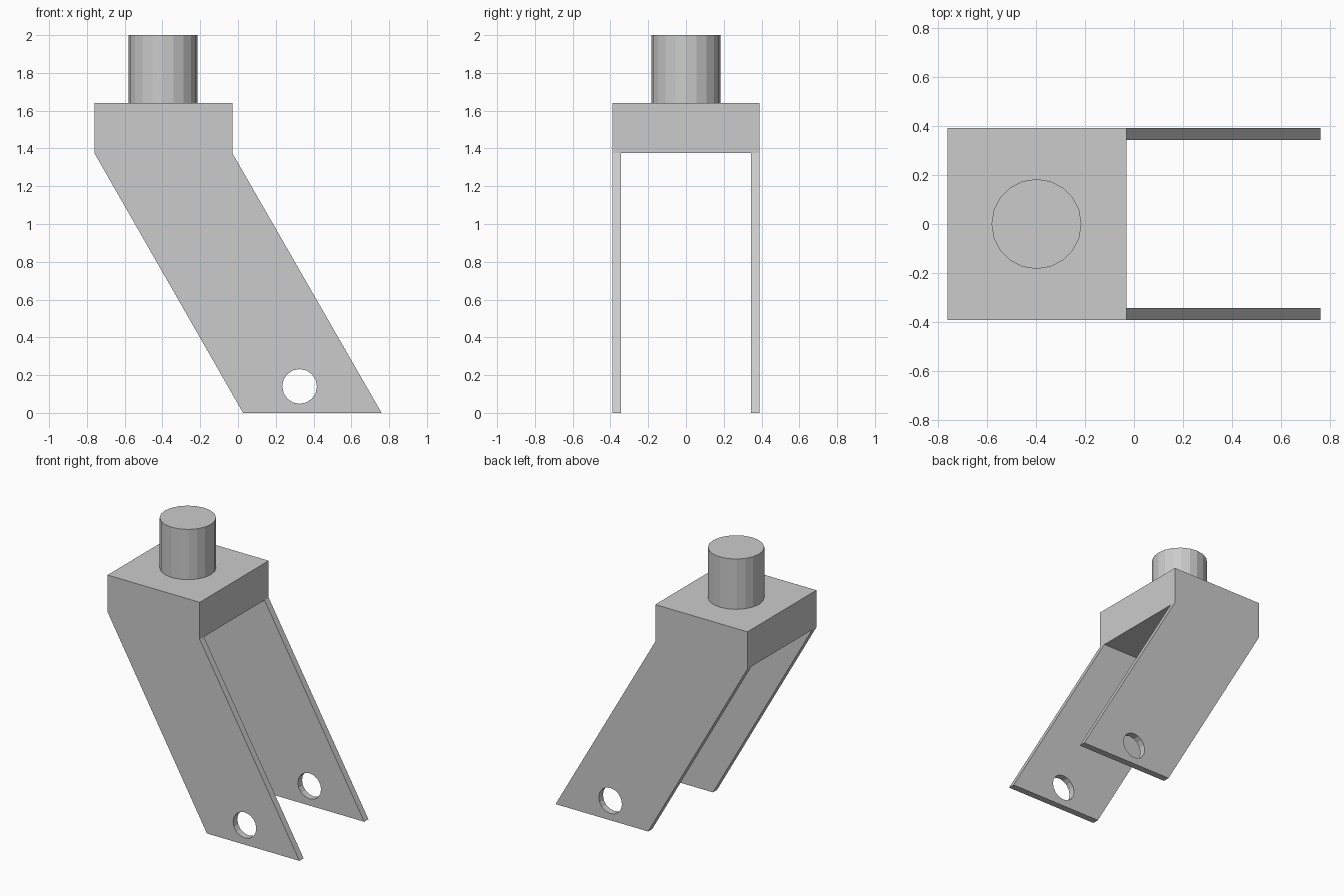
import bpy, bmesh
from math import pi

if "Cube" in bpy.data.objects:
    bpy.data.objects.remove(bpy.data.objects["Cube"])

def prism(name, profile, y0, y1):
    """Extrude an (x, z) profile along y."""
    bm = bmesh.new()
    face = bm.faces.new([bm.verts.new((x, y0, z)) for x, z in profile])
    new = bmesh.ops.extrude_face_region(bm, geom=[face])["geom"]
    bmesh.ops.translate(bm, vec=(0, y1 - y0, 0),
                        verts=[v for v in new if isinstance(v, bmesh.types.BMVert)])
    bmesh.ops.recalc_face_normals(bm, faces=bm.faces)
    mesh = bpy.data.meshes.new(name)
    bm.to_mesh(mesh)
    bm.free()
    obj = bpy.data.objects.new(name, mesh)
    bpy.context.collection.objects.link(obj)
    return obj

def cylinder(name, sides, radius, depth, location, rotation=(0, 0, 0)):
    bpy.ops.mesh.primitive_cylinder_add(vertices=sides, radius=radius, depth=depth,
                                        location=location, rotation=rotation)
    obj = bpy.context.object
    obj.name = name
    return obj

def cut(target, cutter):
    mod = target.modifiers.new(cutter.name, 'BOOLEAN')
    mod.operation = 'DIFFERENCE'
    mod.solver = 'EXACT'
    mod.object = cutter
    cutter.hide_render = True
    cutter.display_type = 'WIRE'

# Fork: head block and slanted legs in one side profile
fork = prism("fork", [(-0.76, 1.64), (-0.76, 1.375), (0.027, 0), (0.76, 0),
                      (-0.03, 1.375), (-0.03, 1.64)], -0.39, 0.39)

# Slot between the two legs
cut(fork, prism("slot_cutter", [(-1, -0.2), (1, -0.2), (1, 1.375), (-1, 1.375)],
                -0.343, 0.343))

# Axle holes through both legs
cut(fork, cylinder("axle_hole_cutter", 16, 0.092, 1.2, (0.326, 0, 0.14), (pi / 2, 0, 0)))

# Mounting stem on the head
cylinder("stem", 20, 0.183, 0.36, (-0.397, 0, 1.82))
